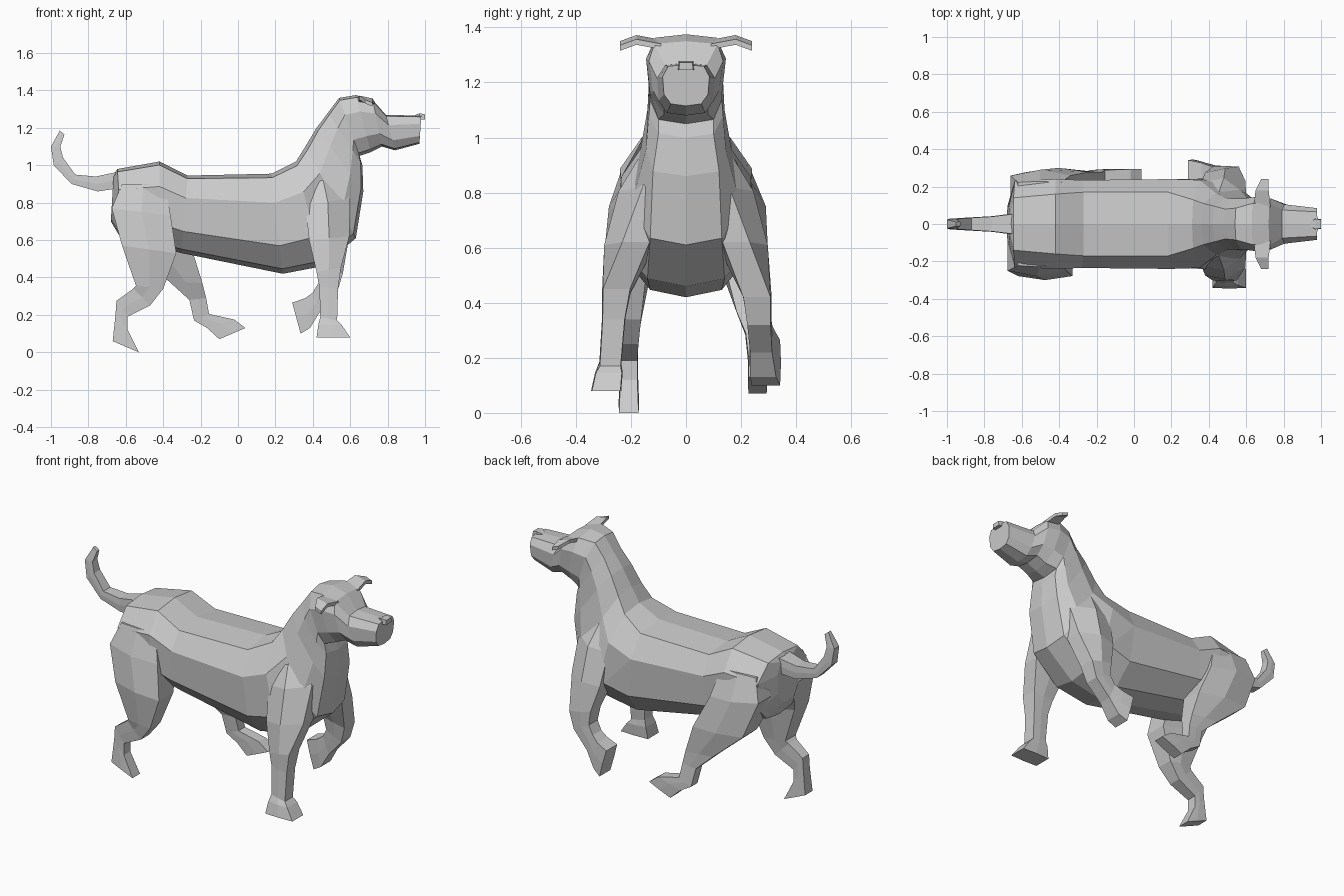
import bpy, bmesh


def loft(name, rings):
    """Skin a list of equal-sized point rings and cap both ends."""
    bm = bmesh.new()
    vs = [[bm.verts.new(p) for p in r] for r in rings]
    n = len(rings[0])
    for a, b in zip(vs, vs[1:]):
        for i in range(n):
            j = (i + 1) % n
            bm.faces.new((a[i], a[j], b[j], b[i]))
    bm.faces.new(vs[0])
    bm.faces.new(vs[-1])
    bmesh.ops.recalc_face_normals(bm, faces=bm.faces)
    me = bpy.data.meshes.new(name)
    bm.to_mesh(me)
    bm.free()
    ob = bpy.data.objects.new(name, me)
    bpy.context.collection.objects.link(ob)
    return ob


def body_ring(xt, zt, xb, zb, wt, wu, wl, wb):
    """Ten-sided section between a top point and a bottom point."""
    half = [(0, 0), (wt, .04), (wu, .29), (wl, .72), (wb, .95), (0, 1)]
    pts = half + [(-y, t) for y, t in half[-2:0:-1]]
    return [(xt + (xb - xt) * t, y, zt + (zb - zt) * t) for y, t in pts]


def limb_ring(side, xb, zb, xf, zf, yi, yo, c=None, cf=None):
    """Six-sided section between a back and a front point; thin limbs are boxy."""
    if c is None:
        c = .12 if yo - yi > .12 else .03
    cf = c if cf is None else cf
    pts = [(0, c), (0, 1 - c), (.5, 1), (1, 1 - cf), (1, c), (.5, 0)]
    return [(xb + (xf - xb) * t, side * (yi + (yo - yi) * u), zb + (zf - zb) * t)
            for t, u in pts]


def limb(name, side, rows):
    return loft(name, [limb_ring(side, *r) for r in rows])


# torso, neck, head and snout: x/z of top, x/z of bottom, half widths going down
body = [(-.665, .95, -.68, .70, .05, .09, .10, .06),
        (-.645, .98, -.62, .60, .14, .23, .21, .12),
        (-.42, 1.02, -.42, .56, .16, .24, .23, .13),
        (-.27, .945, -.30, .53, .17, .235, .225, .13),
        (.18, .955, .24, .42, .17, .24, .23, .13),
        (.31, 1.02, .45, .46, .13, .235, .245, .14),
        (.36, 1.10, .63, .61, .11, .165, .20, .13),
        (.42, 1.20, .67, .86, .095, .14, .145, .12),
        (.48, 1.28, .665, 1.0, .08, .135, .135, .10),
        (.54, 1.36, .65, 1.05, .085, .135, .13, .10),
        (.63, 1.375, .71, 1.07, .11, .145, .13, .08),
        (.72, 1.35, .77, 1.10, .115, .135, .12, .08),
        (.79, 1.27, .84, 1.08, .075, .105, .10, .07),
        (.98, 1.265, .97, 1.115, .065, .085, .08, .055)]
body = loft("body", [body_ring(*r) for r in body])

# nose
loft("nose", [[(x, -w, 1.245), (x, w, 1.245), (x, w * .9, z), (x, -w * .9, z)]
              for x, w, z in ((.94, .012, 1.265), (.97, .03, 1.278), (1.0, .026, 1.272))])

# ears
for s, label in ((-1, "right"), (1, "left")):
    loft(f"{label}_ear", [[(xb, s * y, z), (xf, s * y, z - .015),
                           (xf, s * y, z - .035), (xb, s * y, z - .02)]
                          for xb, xf, y, z in ((.64, .73, .09, 1.355),
                                               (.65, .72, .18, 1.372),
                                               (.68, .72, .24, 1.35))])

# tail
tail = limb("tail", 1, [(-.62, .88, -.62, .97, -.06, .06),
                        (-.75, .86, -.76, .94, -.042, .042),
                        (-.89, .90, -.87, .95, -.035, .035),
                        (-.985, 1.0, -.935, 1.04, -.03, .03),
                        (-1.0, 1.10, -.95, 1.10, -.025, .025),
                        (-.953, 1.185, -.928, 1.165, -.012, .012)])

# front legs: right one standing, left one folded back
shoulder = [(.38, .90, .53, .94, .05, .175, .03, .35),
            (.36, .79, .60, .82, .05, .245, .12, .45),
            (.38, .60, .595, .62, .11, .297, .12, .35)]
front_r = limb("right_front_leg", -1, shoulder + [(.42, .43, .55, .45, .20, .305),
                                                  (.435, .35, .535, .34, .22, .305),
                                                  (.44, .19, .53, .17, .235, .315),
                                                  (.43, .15, .555, .145, .23, .33),
                                                  (.42, .08, .60, .08, .235, .345)])
front_l = limb("left_front_leg", 1, shoulder + [(.42, .45, .56, .42, .205, .31),
                                                (.43, .37, .53, .32, .22, .31),
                                                (.40, .32, .44, .22, .23, .315),
                                                (.36, .29, .385, .13, .23, .33),
                                                (.29, .265, .335, .10, .235, .345)])

# hind legs: right one pushing back, left one reaching forward
hind_r = limb("right_hind_leg", -1, [(-.62, .90, -.39, .90, .05, .228, .03),
                                     (-.675, .77, -.36, .73, .03, .28),
                                     (-.62, .57, -.33, .53, .12, .30),
                                     (-.545, .355, -.40, .34, .16, .265),
                                     (-.56, .34, -.47, .25, .17, .25),
                                     (-.65, .275, -.59, .19, .175, .24),
                                     (-.655, .20, -.59, .12, .175, .24),
                                     (-.67, .06, -.53, 0, .17, .245)])
hind_l = limb("left_hind_leg", 1, [(-.62, .90, -.39, .90, .05, .228, .03),
                                   (-.66, .77, -.34, .73, .03, .29),
                                   (-.57, .55, -.24, .53, .12, .30),
                                   (-.37, .38, -.19, .37, .18, .28),
                                   (-.26, .28, -.17, .29, .215, .28),
                                   (-.235, .17, -.155, .205, .225, .29),
                                   (-.165, .13, -.02, .175, .225, .295),
                                   (-.10, .07, .04, .13, .225, .295)])

# merge the limbs and tail into one continuous skin
bpy.context.view_layer.objects.active = body
for part in (front_r, front_l, hind_r, hind_l, tail):
    mod = body.modifiers.new(part.name, 'BOOLEAN')
    mod.operation = 'UNION'
    mod.solver = 'EXACT'
    mod.object = part
    bpy.ops.object.modifier_apply(modifier=mod.name)
    bpy.data.objects.remove(part)
